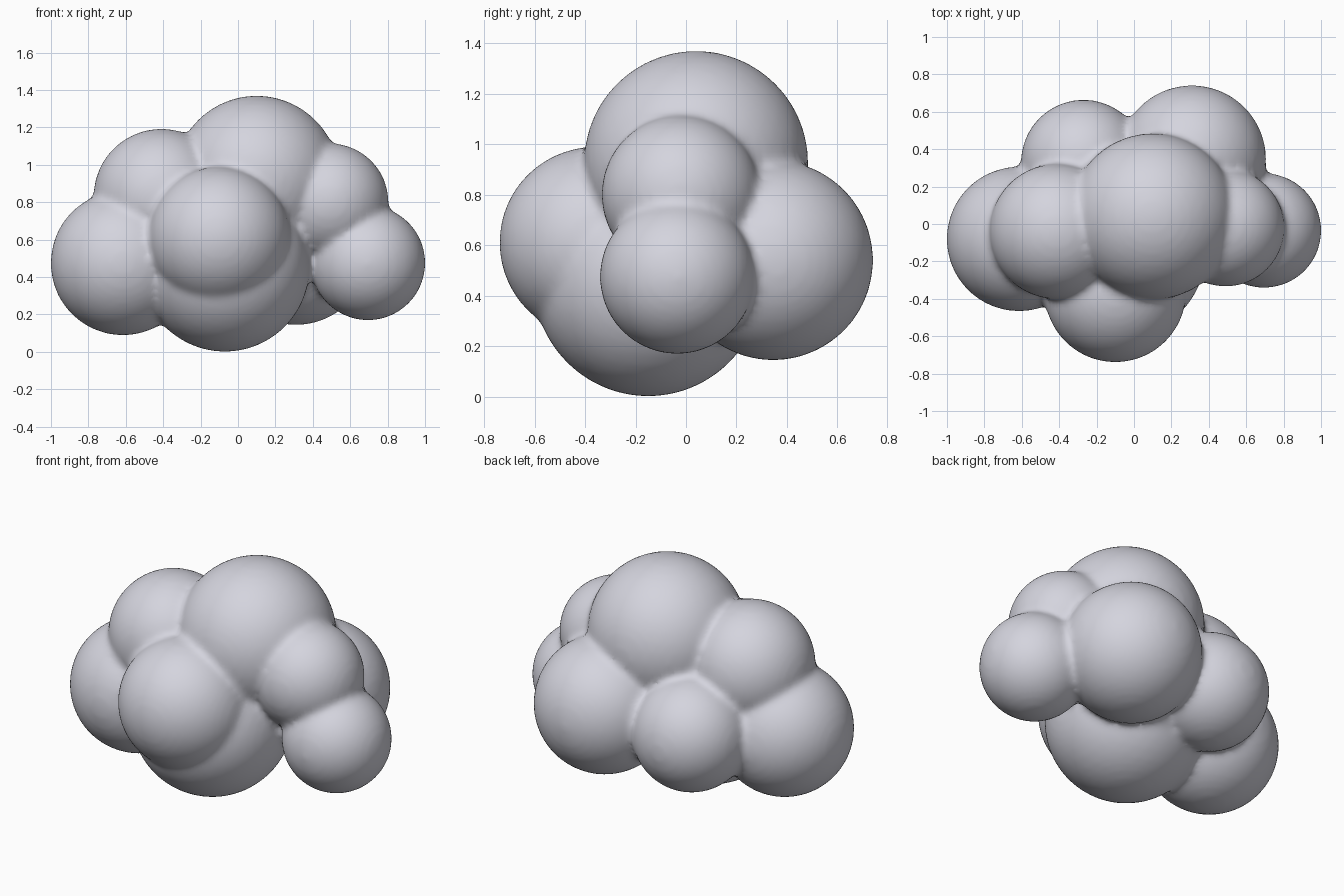
import bpy
import bmesh
from mathutils import Matrix

# Remove the default cube
default = bpy.data.objects.get("Cube")
if default:
    bpy.data.objects.remove(default, do_unlink=True)

# Pale cloud colour
colour = (0.66, 0.66, 0.73, 1.0)
mat = bpy.data.materials.new("pale_grey")
mat.use_nodes = True
mat.diffuse_color = colour
bsdf = next(n for n in mat.node_tree.nodes if n.type == 'BSDF_PRINCIPLED')
bsdf.inputs["Base Color"].default_value = colour
bsdf.inputs["Roughness"].default_value = 0.8

# Puffs of the cloud: centre and radius
puffs = {
    "top": ((0.10, 0.04, 0.925), 0.445),
    "bottom": ((-0.07, -0.15, 0.455), 0.455),
    "front": ((-0.10, -0.36, 0.61), 0.38),
    "side_low_a": ((-0.615, -0.08, 0.475), 0.387),
    "side_high_a": ((-0.41, -0.04, 0.83), 0.363),
    "side_low_b": ((0.695, -0.035, 0.475), 0.307),
    "side_high_b": ((0.49, -0.02, 0.80), 0.315),
    "back_big": ((0.31, 0.345, 0.54), 0.397),
    "back_small": ((-0.27, 0.33, 0.51), 0.335),
    "core": ((0.0, 0.0, 0.55), 0.40),
}

# Gather all puffs in one mesh
bm = bmesh.new()
for centre, radius in puffs.values():
    bmesh.ops.create_icosphere(bm, subdivisions=4, radius=radius,
                               matrix=Matrix.Translation(centre))
mesh = bpy.data.meshes.new("cloud")
bm.to_mesh(mesh)
bm.free()
mesh.materials.append(mat)
mesh.shade_smooth()
cloud = bpy.data.objects.new("cloud", mesh)
bpy.context.collection.objects.link(cloud)

# Fuse the puffs into one skin and soften the creases
fuse = cloud.modifiers.new("fuse", 'REMESH')
fuse.mode = 'VOXEL'
fuse.voxel_size = 0.02
fuse.use_smooth_shade = True
soften = cloud.modifiers.new("soften", 'SMOOTH')
soften.factor = 0.5
soften.iterations = 8
